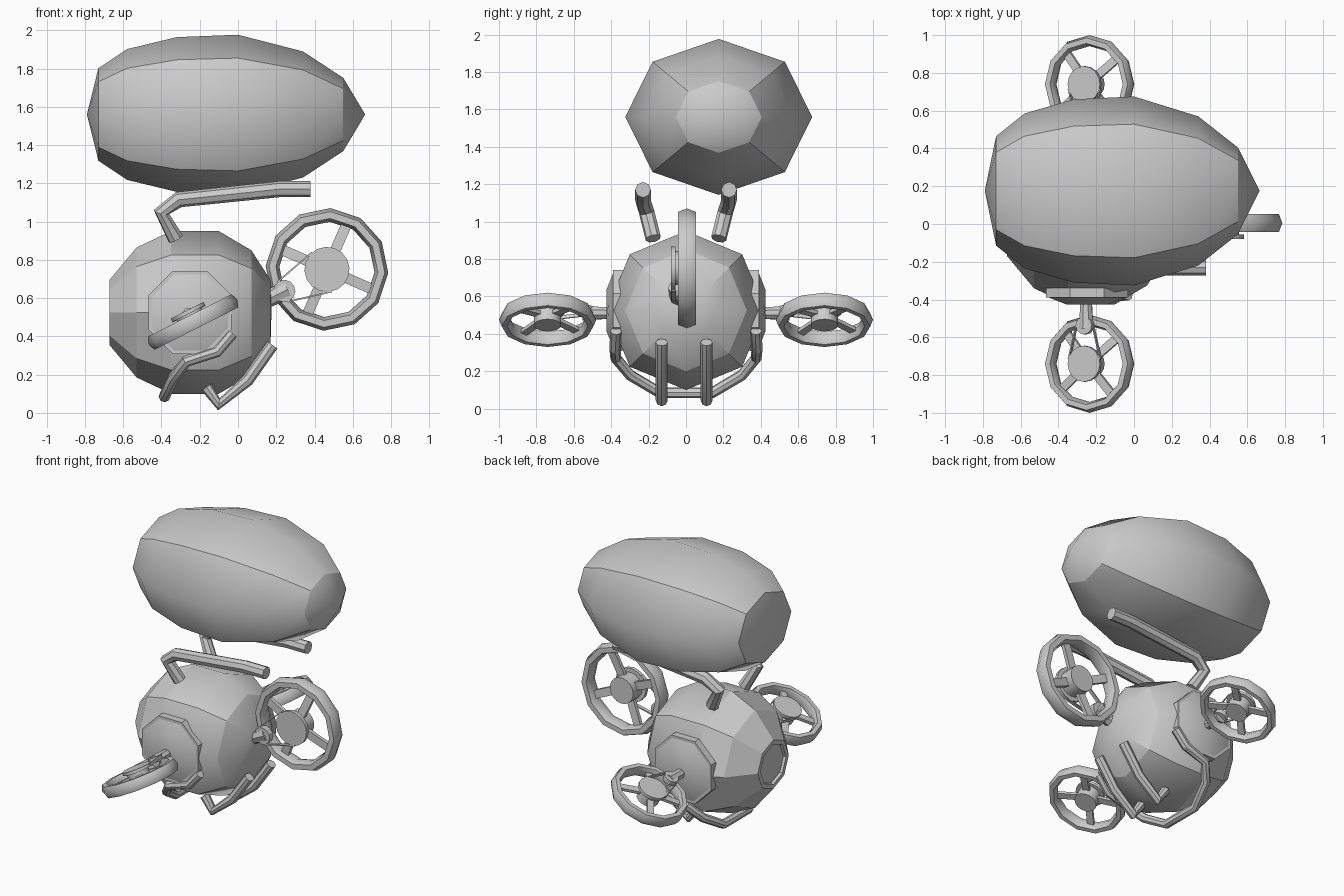
import bpy, bmesh
from math import pi, sin, cos
from mathutils import Matrix, Vector

if "Cube" in bpy.data.objects:
    bpy.data.objects.remove(bpy.data.objects["Cube"], do_unlink=True)

GREY = (0.6, 0.6, 0.6, 1)
mat = bpy.data.materials.new("plain grey")
mat.use_nodes = True
mat.diffuse_color = GREY
mat.node_tree.nodes["Principled BSDF"].inputs["Base Color"].default_value = GREY


def finish(name, bm, smooth_angle=None):
    bmesh.ops.recalc_face_normals(bm, faces=bm.faces)
    mesh = bpy.data.meshes.new(name)
    bm.to_mesh(mesh)
    bm.free()
    mesh.materials.append(mat)
    obj = bpy.data.objects.new(name, mesh)
    bpy.context.collection.objects.link(obj)
    if smooth_angle:
        bpy.ops.object.select_all(action="DESELECT")
        obj.select_set(True)
        bpy.context.view_layer.objects.active = obj
        bpy.ops.object.shade_smooth_by_angle(angle=smooth_angle)
    return obj


def lathe_x(name, profile, centre, ry, rz, sharp_rings, flat_until=-9):
    """Eight-sided shell along x, creased on its diagonal edges."""
    bm = bmesh.new()
    rings = []
    for x, r in profile:
        count = 8 if r else 1
        rings.append([bm.verts.new((x, centre[0] + ry * r * sin(k * pi / 4),
                                    centre[1] + rz * r * cos(k * pi / 4)))
                      for k in range(count)])
    for a, b in zip(rings, rings[1:]):
        for k in range(8):
            n = (k + 1) % 8
            corners = [a[k % len(a)], a[n % len(a)], b[n % len(b)], b[k % len(b)]]
            face = bm.faces.new(list(dict.fromkeys(corners)))
            face.smooth = face.calc_center_median().x > flat_until
    for i, ring in enumerate(rings):
        if len(ring) == 1:
            continue
        for k in range(8):
            if i in sharp_rings:
                bm.edges.get((ring[k], ring[(k + 1) % 8])).smooth = False
            if k % 2 and i + 1 < len(rings) and len(rings[i + 1]) == 8:
                bm.edges.get((ring[k], rings[i + 1][k])).smooth = False
    return finish(name, bm)


def tube(name, points, radius, sides=8):
    """Mitred pipe through the points."""
    pts = [Vector(p) for p in points]
    bm = bmesh.new()
    rings = []
    for i, p in enumerate(pts):
        d_in = (p - pts[i - 1]).normalized() if i else Vector()
        d_out = (pts[i + 1] - p).normalized() if i + 1 < len(pts) else Vector()
        t = (d_in + d_out).normalized()
        u = t.cross(Vector((0, 0, 1)) if abs(t.z) < 0.9 else Vector((0, 1, 0)))
        if rings:
            u = prev - t * prev.dot(t)
        u.normalize()
        prev = u
        v = t.cross(u)
        rings.append([bm.verts.new(p + radius * (u * cos(a) + v * sin(a)))
                      for a in (2 * pi * k / sides for k in range(sides))])
    for a, b in zip(rings, rings[1:]):
        for k in range(sides):
            n = (k + 1) % sides
            bm.faces.new((a[k], a[n], b[n], b[k]))
    bm.faces.new(rings[0])
    bm.faces.new(rings[-1])
    return finish(name, bm, 0.5)


def cylinder(bm, r1, r2, z1, z2, offset=(0, 0), sides=16):
    bmesh.ops.create_cone(bm, cap_ends=True, segments=sides, radius1=r1, radius2=r2,
                          depth=z2 - z1,
                          matrix=Matrix.Translation((*offset, (z1 + z2) / 2)))


def bar(bm, start, end, width, height):
    a, b = Vector(start), Vector(end)
    turn = (b - a).to_track_quat("X", "Z").to_matrix().to_4x4()
    bmesh.ops.create_cube(bm, size=1, matrix=Matrix.Translation((a + b) / 2) @ turn
                          @ Matrix.Diagonal(((b - a).length, width, height, 1)))


def propeller(name, centre, x_axis, z_axis, scale):
    x, z = Vector(x_axis).normalized(), Vector(z_axis).normalized()
    place = Matrix.Translation(centre) @ Matrix((x, z.cross(x), z)).transposed().to_4x4()
    place = place @ Matrix.Scale(scale, 4)

    # Rim with a six-sided section
    bm = bmesh.new()
    rows = []
    for i in range(12):
        a = pi * i / 6
        rows.append([])
        for k in range(6):
            t = pi * k / 3
            r = 0.285 + 0.036 * cos(t)
            rows[-1].append(bm.verts.new((r * cos(a), r * sin(a), 0.055 * sin(t))))
    for i in range(12):
        a, b = rows[i], rows[(i + 1) % 12]
        for k in range(6):
            n = (k + 1) % 6
            bm.faces.new((a[k], b[k], b[n], a[n]))
    parts = [finish(name + "_rim", bm, 0.7)]

    # Hub and four spokes
    bm = bmesh.new()
    cylinder(bm, 0.09, 0.09, -0.04, 0.06)
    cylinder(bm, 0.118, 0.118, 0.06, 0.085)
    for k in range(4):
        a = pi * (k / 2 + 0.22)
        bar(bm, (0.07 * cos(a), 0.07 * sin(a), 0.02),
            (0.27 * cos(a), 0.27 * sin(a), 0), 0.055, 0.025)
    parts.append(finish(name + "_hub", bm, 0.5))

    # Drive pulley, mounting arm and belt
    bm = bmesh.new()
    cylinder(bm, 0.058, 0.058, 0.045, 0.085, (-0.25, 0), 12)
    turn = Matrix.Rotation(pi / 2, 4, "Y")
    bmesh.ops.create_cone(bm, cap_ends=True, segments=8, radius1=0.04, radius2=0.05,
                          depth=0.18, matrix=Matrix.Translation((-0.32, 0, 0.05)) @ turn)
    for s in (-1, 1):
        bar(bm, (-0.26, s * 0.058, 0.07), (-0.03, s * 0.115, 0.07), 0.008, 0.025)
    parts.append(finish(name + "_drive", bm, 0.5))
    for part in parts:
        part.data.transform(place)


# Balloon
lathe_x("balloon", [(-0.79, 0), (-0.73, 0.58), (-0.58, 0.82), (-0.32, 0.97), (0, 1),
                    (0.34, 0.79), (0.55, 0.46), (0.665, 0)],
        (0.175, 1.56), 0.5, 0.417, (1, 6))

# Cabin with a recessed porthole in its end
lathe_x("cabin", [(-0.655, 0), (-0.655, 0.135), (-0.672, 0.14), (-0.672, 0.17),
                  (-0.53, 0.34), (-0.35, 0.425), (-0.1, 0.425), (0.07, 0.325),
                  (0.17, 0.17), (0.175, 0)],
        (0, 0.525), 1, 1, (1, 2, 3, 4, 7), -0.4)

# Domed side covers
for side, label in ((-1, "front"), (1, "rear")):
    bm = bmesh.new()
    cylinder(bm, 0.235, 0.235, 0.34, 0.39, sides=8)
    cylinder(bm, 0.215, 0.12, 0.39, 0.425, sides=8)
    cover = finish(label + "_cover", bm, 0.6)
    cover.data.transform(Matrix.Translation((-0.25, 0, 0.525))
                         @ Matrix.Rotation(-side * pi / 2, 4, "X")
                         @ Matrix.Rotation(pi / 8, 4, "Z"))

# Propellers
propeller("main_propeller", (0.465, 0.005, 0.75), (0.89, 0, 0.45), (0, -1, 0), 1)
for s, label in ((-1, "front"), (1, "rear")):
    propeller(label + "_rotor", (-0.235, s * 0.74, 0.475), (0, s, 0), (-0.45, 0, 0.89), 0.81)

# Balloon supports and landing skids
for s, label in ((-1, "front"), (1, "rear")):
    tube(label + "_support", [(0.38, s * 0.23, 1.17), (0.22, s * 0.23, 1.17),
                              (-0.31, s * 0.23, 1.115), (-0.4, s * 0.21, 1.05),
                              (-0.325, s * 0.175, 0.91)], 0.042)
    tube(label + "_skid", [(0.18, s * 0.12 - 0.01, 0.355), (0.05, s * 0.12 - 0.01, 0.17),
                           (-0.1, s * 0.12 - 0.01, 0.045),
                           (-0.165, s * 0.12 - 0.01, 0.135)], 0.032)

# Loop skid running under the cabin
half = [(-0.03, -0.375, 0.415), (-0.11, -0.38, 0.32), (-0.27, -0.375, 0.27),
        (-0.34, -0.3, 0.18), (-0.385, -0.14, 0.085)]
tube("loop_skid", half + [(x, -y, z) for x, y, z in reversed(half)], 0.03)
